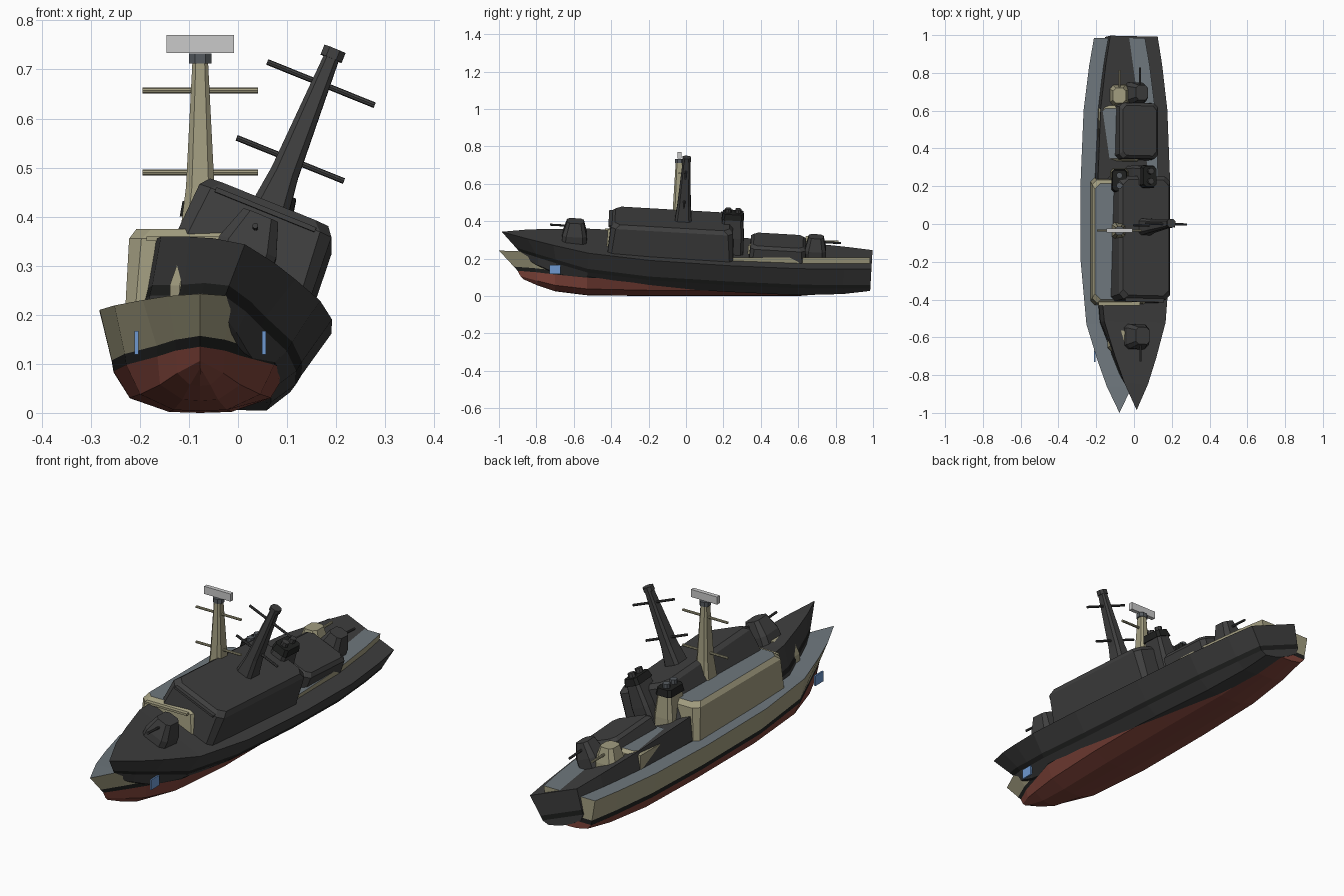
import bpy, math
from mathutils import Matrix, Vector

if "Cube" in bpy.data.objects:
    bpy.data.objects.remove(bpy.data.objects["Cube"])


def mat(name, hexcol):
    m = bpy.data.materials.new(name)
    lin = []
    for i in (0, 2, 4):
        c = int(hexcol[i:i + 2], 16) / 255
        lin.append(c / 12.92 if c < 0.04045 else ((c + 0.055) / 1.055) ** 2.4)
    m.diffuse_color = (*lin, 1)
    m.use_nodes = True
    m.node_tree.nodes["Principled BSDF"].inputs["Base Color"].default_value = m.diffuse_color
    return m


BEIGE = mat("khaki paint", "A29D80")
DECK = mat("deck grey", "6E777D")
RED = mat("hull red", "80443A")
BLACK = mat("black", "202120")
LIGHT = mat("radar grey", "CACACA")
BLUE = mat("blue plate", "6E99D0")
STEEL = mat("steel grey", "565B60")
DARK = mat("charcoal", "3F3F3F")


def make(name, verts, faces, mats, M, idx=None):
    me = bpy.data.meshes.new(name)
    me.from_pydata([M @ Vector(v) for v in verts], [], faces)
    for m in mats:
        me.materials.append(m)
    for i, p in enumerate(me.polygons):
        p.material_index = idx[i] if idx else 0
    ob = bpy.data.objects.new(name, me)
    bpy.context.collection.objects.link(ob)
    return ob


def block(name, cx, cy, levels, M, side, top=None):
    """Stack of chamfered rectangles: (z, half x, half y, chamfer)."""
    v, f = [], []
    for z, hx, hy, c in levels:
        for x, y in ((hx, -hy + c), (hx, hy - c), (hx - c, hy), (-hx + c, hy),
                     (-hx, hy - c), (-hx, -hy + c), (-hx + c, -hy), (hx - c, -hy)):
            v.append((cx + x, cy + y, z))
    for k in range(len(levels) - 1):
        for i in range(8):
            j = (i + 1) % 8
            f.append((8 * k + i, 8 * k + j, 8 * k + 8 + j, 8 * k + 8 + i))
    f += [tuple(range(7, -1, -1)), tuple(range(len(v) - 8, len(v)))]
    return make(name, v, f, [side, top or side], M, [0] * (len(f) - 1) + [1])


def box(name, c, s, M, m):
    v = [(c[0] + x * s[0] / 2, c[1] + y * s[1] / 2, c[2] + z * s[2] / 2)
         for x in (-1, 1) for y in (-1, 1) for z in (-1, 1)]
    f = [(0, 1, 3, 2), (4, 6, 7, 5), (0, 4, 5, 1), (2, 3, 7, 6), (0, 2, 6, 4), (1, 5, 7, 3)]
    return make(name, v, f, [m], M)


def rod(name, a, b, r, M, m, n=8):
    a, b = Vector(a), Vector(b)
    q = (b - a).to_track_quat('Z', 'Y')
    ring = [q @ Vector((r * math.cos(2 * math.pi * i / n), r * math.sin(2 * math.pi * i / n), 0))
            for i in range(n)]
    v = [a + p for p in ring] + [b + p for p in ring]
    f = [(i, (i + 1) % n, n + (i + 1) % n, n + i) for i in range(n)]
    f += [tuple(range(n - 1, -1, -1)), tuple(range(n, 2 * n))]
    return make(name, v, f, [m], M)


# hull stations: y, deck half width, deck z, stripe z, keel z, stem setback at stripe and at keel
STATIONS = [
    (-1.00, 0.00, 0.243, 0.135, 0.09, 0.10, 0.13),
    (-0.86, 0.067, 0.238, 0.127, 0.055, 0.06, 0.07),
    (-0.72, 0.117, 0.230, 0.115, 0.025, 0.02, 0.02),
    (-0.53, 0.175, 0.219, 0.098, 0.004, 0, 0),
    (-0.20, 0.205, 0.210, 0.085, 0.0, 0, 0),
    (0.24, 0.205, 0.206, 0.083, 0.0, 0, 0),
    (0.60, 0.190, 0.206, 0.083, 0.0, 0, 0),
    (0.84, 0.160, 0.206, 0.084, 0.02, 0, 0),
    (0.985, 0.135, 0.206, 0.086, 0.05, 0, 0)]


def hull(name, M, paint, deck, bottom):
    v, f, idx = [], [], []
    for y, w, zd, zs, zk, s1, s2 in STATIONS:
        fl = 0.88 if y > -0.6 else 0.76
        half = [(w, zd, 0), (w * fl, zs + 0.022, s1 * 0.8), (w * fl * 0.98, zs, s1),
                (w * 0.70, zk + (zs - zk) * 0.36, (s1 + s2) / 2), (w * 0.31, zk + 0.002, s2)]
        ring = [(x, y + s, z) for x, z, s in half] + [(0, y + s2, zk)]
        ring += [(-x, y + s, z) for x, z, s in reversed(half)]
        v += ring
    n = 11
    rule = [0, 1, 2, 2, 2, 2, 2, 2, 1, 0, 3]
    for k in range(len(STATIONS) - 1):
        for i in range(n):
            j = (i + 1) % n
            f.append((n * k + i, n * k + n + i, n * k + n + j, n * k + j)[::-1])
            idx.append(rule[i])
    # transom in bands
    b = n * (len(STATIONS) - 1)
    for band, m in (((0, 1, 9, 10), 0), ((1, 2, 8, 9), 1), ((2, 3, 4, 5, 6, 7, 8), 2)):
        f.append(tuple(b + i for i in band))
        idx.append(m)
    ob = make(name, v, f, [paint, BLACK, bottom, deck], M, idx)
    import bmesh
    bm = bmesh.new()
    bm.from_mesh(ob.data)
    bmesh.ops.remove_doubles(bm, verts=bm.verts, dist=0.0005)
    bmesh.ops.recalc_face_normals(bm, faces=bm.faces)
    bm.to_mesh(ob.data)
    bm.free()


def ship(tag, M, paint, deck, bottom, cap, fitted):
    hull(tag + "hull", M, paint, deck, bottom)
    # main superstructure with front visor bar
    block(tag + "superstructure", 0, -0.092, [(0.19, 0.154, 0.338, 0.02), (0.355, 0.145, 0.326, 0.025),
          (0.375, 0.130, 0.307, 0.03)], M, paint, deck)
    box(tag + "visor_bar", (0, -0.42, 0.355), (0.22, 0.025, 0.01), M, paint)
    # low aft house
    block(tag + "aft_house", 0, 0.48, [(0.19, 0.114, 0.153, 0.02), (0.27, 0.110, 0.147, 0.02),
          (0.285, 0.095, 0.132, 0.02)], M, paint, deck)
    # gun turrets
    for nm, y, d, zb, s in (("fore", -0.61, -1, 0.20, 1.0), ("aft", 0.68, 1, 0.19, 0.88)):
        block(tag + nm + "_turret", 0, y, [(zb, 0.062 * s, 0.068 * s, 0.02), (zb + 0.06, 0.062 * s, 0.064 * s, 0.02),
              (zb + 0.13, 0.038 * s, 0.045 * s, 0.015)], M, paint)
        rod(tag + nm + "_barrel", (0, y + d * 0.03, zb + 0.10), (0, y + d * 0.135, zb + 0.10), 0.006, M, paint)
    # funnel with cap and twin pipes
    block(tag + "funnel", 0, 0.23, [(0.19, 0.052, 0.066, 0.015), (0.30, 0.048, 0.064, 0.015),
          (0.40, 0.036, 0.054, 0.012)], M, paint)
    block(tag + "funnel_cap", 0, 0.23, [(0.40, 0.042, 0.06, 0.012), (0.432, 0.036, 0.054, 0.012)], M, BLACK)
    for y in (0.203, 0.257):
        rod(tag + "exhaust_pipe", (0, y, 0.42), (0, y, 0.452), 0.017, M, cap)
    # mast and yards
    block(tag + "mast", 0, -0.035, [(0.36, 0.042, 0.046, 0.014), (0.46, 0.029, 0.036, 0.012),
          (0.715, 0.016, 0.02, 0.007)], M, paint)
    block(tag + "mast_cap", 0, -0.035, [(0.712, 0.023, 0.023, 0.012), (0.733, 0.023, 0.023, 0.012)], M, cap)
    for z in (0.49, 0.657):
        rod(tag + "yard", (-0.118, -0.035, z), (0.118, -0.035, z), 0.006, M, paint)
    if fitted:
        # radar and bow plates
        box(tag + "radar", (0, -0.035, 0.752), (0.138, 0.02, 0.036), M, LIGHT)
        for s in (-1, 1):
            box(tag + "bow_plate", (s * 0.13, -0.70, 0.143), (0.008, 0.06, 0.048), M, BLUE)


place = Matrix.Translation((-0.077, 0, 0))
ship("painted_", place, BEIGE, DECK, RED, STEEL, True)
# second hull: heeled to starboard with the bow raised
tilt = (Matrix.Translation((-0.077, 0, 0.061)) @ Matrix.Rotation(math.radians(-3.3), 4, 'X')
        @ Matrix.Rotation(math.radians(22), 4, 'Y'))
ship("charcoal_", tilt, DARK, DARK, DARK, DARK, False)
